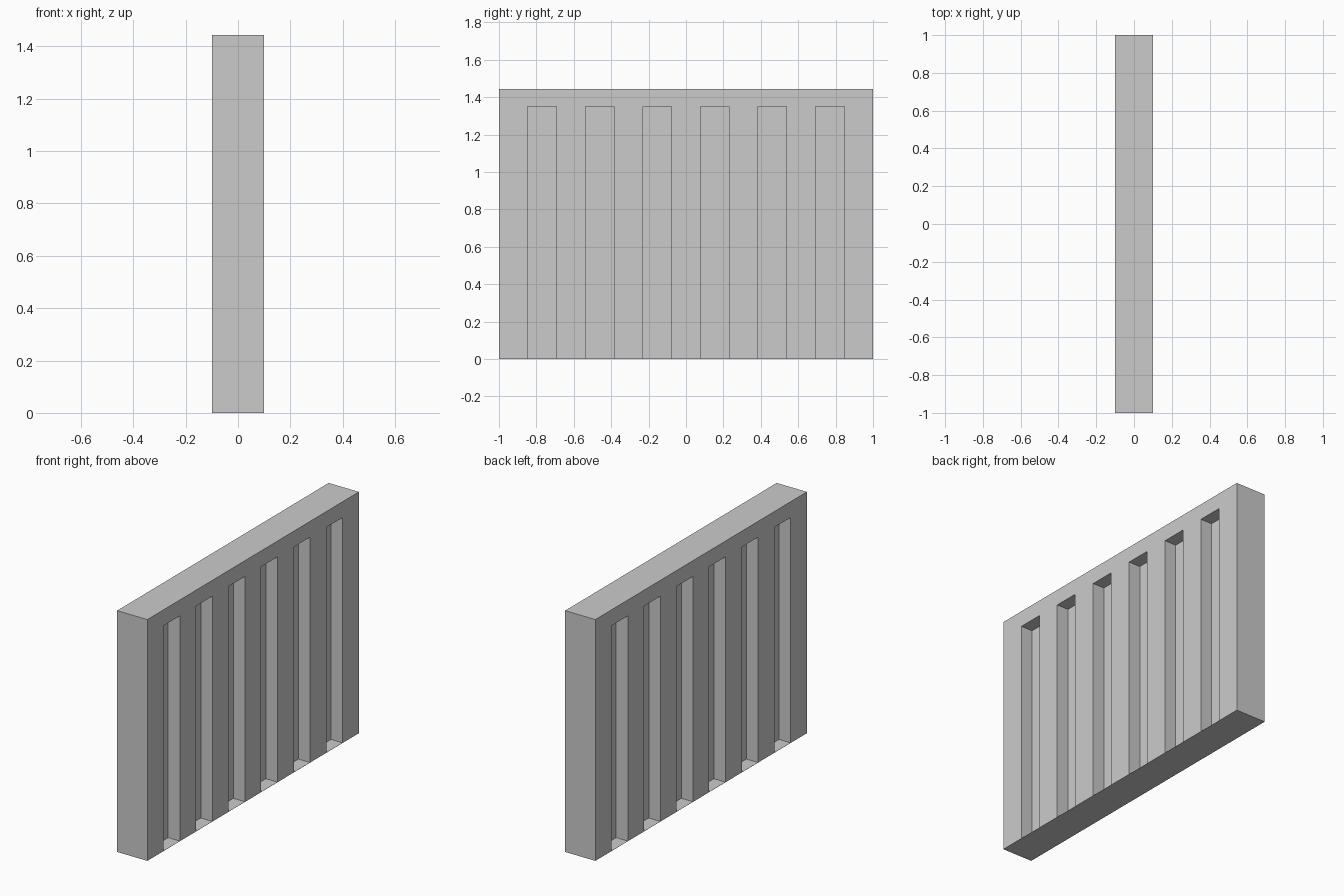
import bpy, bmesh
from mathutils import Matrix, Vector

if "Cube" in bpy.data.objects:
    bpy.data.objects.remove(bpy.data.objects["Cube"])

U = 1 / 13                       # spacing unit across the width
THICK, HEIGHT = 0.2, 1.444
SLOT_TOP, FLOOR = 1.349, 0.001   # slots run down to a paper-thin floor
DEPTH = 0.077


def add_box(bm, lo, hi):
    lo, hi = Vector(lo), Vector(hi)
    bmesh.ops.create_cube(
        bm, size=1, matrix=Matrix.Translation((lo + hi) / 2) @ Matrix.Diagonal((*(hi - lo), 1)))


def make_object(name, boxes):
    bm = bmesh.new()
    for lo, hi in boxes:
        add_box(bm, lo, hi)
    mesh = bpy.data.meshes.new(name)
    bm.to_mesh(mesh)
    bm.free()
    obj = bpy.data.objects.new(name, mesh)
    bpy.context.collection.objects.link(obj)
    return obj


# Solid panel
panel = make_object("slotted_panel", [((-THICK / 2, -1, 0), (THICK / 2, 1, HEIGHT))])

# Six blind slots on each broad face
slots = []
for i in range(6):
    y = (-10 + 4 * i) * U
    for side in (-1, 1):
        x0, x1 = sorted((side * (THICK / 2 - DEPTH), side * (THICK / 2 + 0.1)))
        slots.append(((x0, y - U, FLOOR), (x1, y + U, SLOT_TOP)))
cutter = make_object("slot_cutter", slots)
cutter.hide_render = True
cutter.hide_viewport = True

# Carve the slots and keep the result as real geometry
cut = panel.modifiers.new("slots", 'BOOLEAN')
cut.operation = 'DIFFERENCE'
cut.solver = 'EXACT'
cut.object = cutter
bpy.context.view_layer.objects.active = panel
bpy.ops.object.modifier_apply(modifier=cut.name)
bpy.data.objects.remove(cutter)
